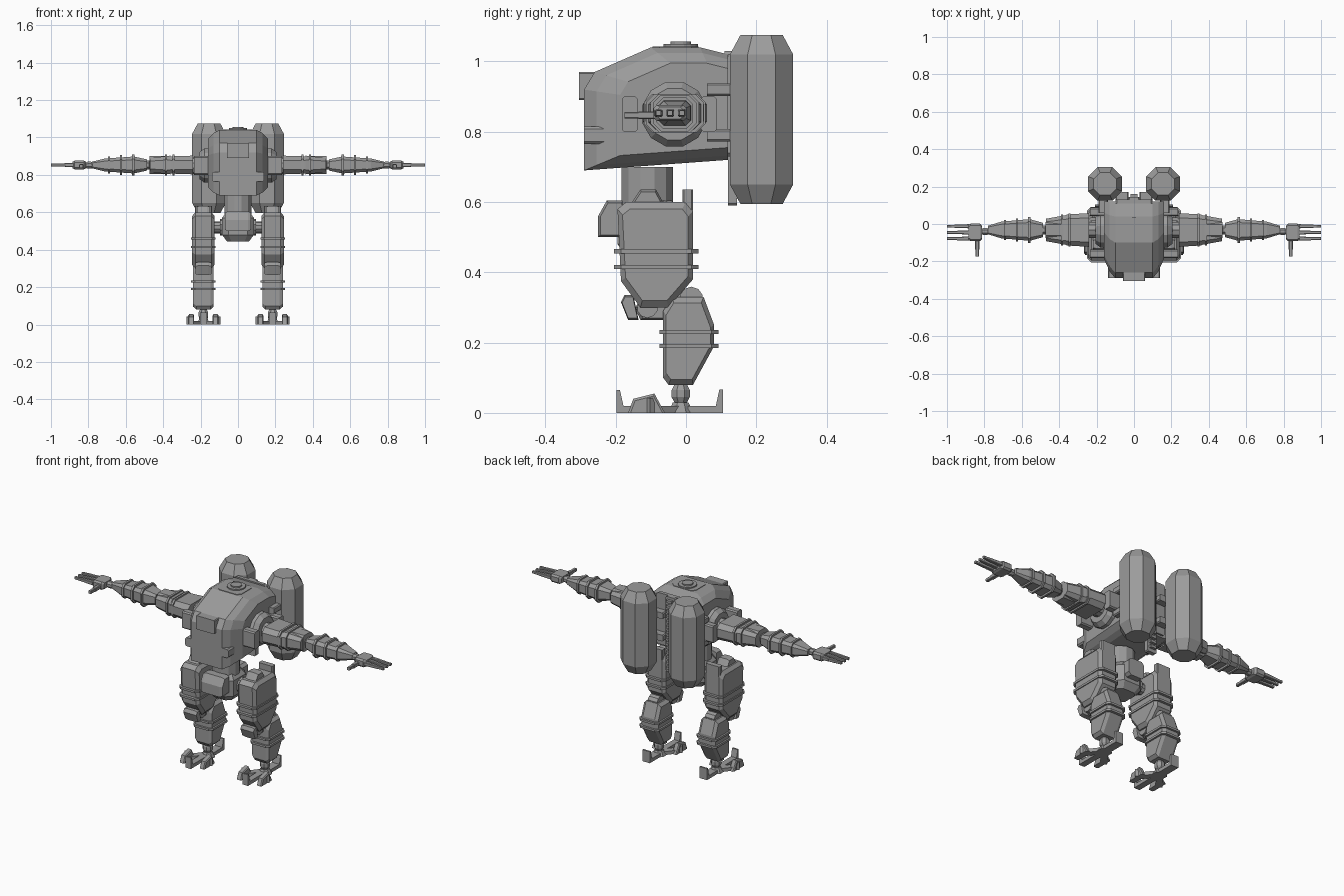
import bpy, bmesh, math
from mathutils import Matrix

cube = bpy.data.objects.get("Cube")
if cube:
    bpy.data.objects.remove(cube, do_unlink=True)

grey = bpy.data.materials.new("armour grey")
grey.use_nodes = True
grey.diffuse_color = (.33, .33, .33, 1)
shader = next(node for node in grey.node_tree.nodes if node.type == 'BSDF_PRINCIPLED')
shader.inputs["Base Color"].default_value = grey.diffuse_color


def skin(name, rings, pair=False):
    """Join matching rings of points into a capped solid; pair mirrors it across x."""
    bm = bmesh.new()
    loops = [[bm.verts.new(point) for point in ring] for ring in rings]
    count = len(loops[0])
    for lower, upper in zip(loops, loops[1:]):
        for i in range(count):
            j = (i + 1) % count
            bm.faces.new((lower[i], lower[j], upper[j], upper[i]))
    bm.faces.new(loops[0])
    bm.faces.new(loops[-1])
    bmesh.ops.recalc_face_normals(bm, faces=bm.faces[:])
    mesh = bpy.data.meshes.new(name)
    bm.to_mesh(mesh)
    bm.free()
    mesh.materials.append(grey)
    part = bpy.data.objects.new(name, mesh)
    bpy.context.collection.objects.link(part)
    if pair:
        mirror = part.modifiers.new("mirror", 'MIRROR')
        mirror.use_mirror_merge = False
    return part


def block(name, axis, start, end, centre, size, corner=.15, far=1, tip=1, slope=0,
          sides=0, pair=False):
    """Chamfered bar (or many-sided drum) along an axis.
    far scales the far end, tip scales both ends over the length of slope."""
    width, height = size[0] / 2, size[1] / 2
    cut = corner * min(size)
    if sides:
        angles = [math.tau * (i + .5) / sides for i in range(sides)]
        section = [(width * math.cos(a), height * math.sin(a)) for a in angles]
    else:
        quarter = [(width, height - cut), (width - cut, height)]
        top = quarter + [(-u, v) for u, v in reversed(quarter)]
        section = top + [(-u, -v) for u, v in top]
    stations = [(start, tip), (end, tip)]
    if slope:
        stations[1:1] = [(start + slope, 1), (end - slope, 1)]
    rings = []
    for along, scale in stations:
        scale *= 1 + (far - 1) * (along - start) / (end - start)
        ring = [(centre[0] + u * scale, centre[1] + v * scale) for u, v in section]
        order = {'x': lambda u, v: (along, u, v), 'y': lambda u, v: (u, along, v),
                 'z': lambda u, v: (u, v, along)}[axis]
        rings.append([order(u, v) for u, v in ring])
    return skin(name, rings, pair)


def drum(name, axis, start, end, centre, radius, sides=10, **shape):
    return block(name, axis, start, end, centre, (radius * 2, radius * 2), sides=sides, **shape)


def slab(name, profile, start, end, pivot, bevel=.017, inset=.87, pair=True):
    """Side profile (y, z) carried along x, with rounded-off cheeks drawn in to the pivot."""
    layers = [(start, inset), (start + bevel, 1), (end - bevel, 1), (end, inset)]
    if bevel > .03:  # wide bevels are broken into two facets
        soft = inset + (1 - inset) * .65
        layers.insert(1, (start + bevel / 2, soft))
        layers.insert(-1, (end - bevel / 2, soft))
    py, pz = pivot
    return skin(name, [[(x, py + (y - py) * s, pz + (z - pz) * s) for y, z in profile]
                       for x, s in layers], pair)


# Torso, visor and top hatch
slab("torso", [(-.29, .69), (.12, .72), (.12, 1.02), (.04, 1.04), (-.1, 1.04),
               (-.26, .97), (-.29, .92)],
     -.16, .16, pivot=(.12, .86), bevel=.06, inset=.75, pair=False)
block("chest_visor", 'y', -.305, -.24, (0, .93), (.12, .08), corner=.05)
block("chest_side_block", 'y', -.29, -.23, (.11, .79), (.06, .05), pair=True)
block("top_panel", 'z', 1.03, 1.043, (0, -.03), (.15, .13))
drum("top_hatch", 'z', 1.03, 1.05, (0, -.015), .05, sides=16)
drum("hatch_cap", 'z', 1.04, 1.057, (0, -.015), .03, sides=16)

# Back frame and tanks
block("back_plate", 'y', .11, .13, (0, .88), (.2, .3), corner=.05)
block("back_spine", 'y', .12, .145, (0, .81), (.06, .44), corner=.1)
for step in range(14):
    block("spine_link", 'z', .61 + step * .03, .625 + step * .03, (0, .15), (.04, .02))
block("tank", 'z', .595, 1.075, (.155, .215), (.18, .18), corner=.28,
      tip=.67, slope=.055, pair=True)
for height in (.79, .92):
    block("tank_bracket", 'y', .06, .165, (.165, height), (.05, .036), pair=True)
    block("tank_strut", 'y', .12, .17, (.065, height), (.07, .036), pair=True)

# Waist and pelvis
drum("waist", 'z', .56, .7, (0, -.11), .076, sides=12)
block("pelvis", 'z', .445, .605, (0, -.105), (.17, .18), corner=.2, tip=.7, slope=.035)
slab("pelvis_front_plate", [(-.25, .5), (-.18, .5), (-.18, .605), (-.225, .605), (-.25, .56)],
     -.07, .07, pivot=(-.2, .55), pair=False)
block("pelvis_rear_block", 'y', -.04, .02, (0, .55), (.1, .1))
drum("hip_collar", 'x', .06, .097, (-.09, .52), .045, pair=True)
drum("hip_axle", 'x', .09, .14, (-.09, .52), .032, pair=True)

# Thighs
slab("thigh", [(-.195, .58), (-.17, .6), (0, .6), (.02, .575), (.02, .38),
               (-.05, .3), (-.13, .3), (-.185, .375)], .125, .245, pivot=(-.085, .45))
slab("hip_cap", [(-.16, .59), (-.13, .635), (-.085, .635), (-.06, .59)],
     .15, .22, pivot=(-.11, .59))
block("thigh_rear_fin", 'z', .5, .635, (.185, .005), (.09, .03), pair=True)

# Knees
slab("knee_link", [(-.145, .3), (-.13, .265), (-.03, .265), (.03, .29), (.02, .35), (-.1, .36)],
     .16, .21, pivot=(-.07, .3))
drum("knee_hinge", 'x', .15, .22, (-.11, .3), .03, pair=True)
slab("knee_pad", [(-.185, .315), (-.165, .265), (-.135, .265), (-.15, .335), (-.175, .335)],
     .143, .227, pivot=(-.16, .3))

# Shins
slab("shin", [(-.065, .29), (-.04, .33), (.05, .33), (.08, .25), (.08, .19),
              (.02, .08), (-.05, .08), (-.065, .1)], .13, .24, pivot=(0, .2))
drum("shin_hinge", 'x', .155, .215, (.015, .325), .034, pair=True)

# Armour bands around both leg sections
for name, depth, heights in (("thigh_band", -.085, (.415, .46)), ("shin_band", .008, (.19, .23))):
    for height in heights:
        block(name, 'z', height - .006, height + .006, (.185, depth),
              (.13, .24 if name == "thigh_band" else .168), pair=True)

# Ankles and clawed feet
drum("ankle", 'z', .025, .085, (.185, -.015), .028, sides=8, tip=.6, slope=.02, pair=True)
drum("foot_hub", 'z', 0, .03, (.185, -.015), .04, sides=8, far=.6, pair=True)


def toe(name, turn, length, width, rise):
    """Flat toe with an upright claw at its end."""
    base = .02
    profile = [(base, 0), (length, 0), (length, rise), (length - base / 2, rise),
               (length - base, base), (base, base)]
    part = skin(name, [[(x, y, z) for y, z in profile] for x in (-width, width)], pair=True)
    turned = Matrix.Rotation(math.radians(turn), 4, 'Z')
    part.data.transform(Matrix.Translation((.185, -.015, 0)) @ turned)


toe("front_toe", turn=180, length=.183, width=.018, rise=.065)
toe("rear_toe", turn=0, length=.12, width=.024, rise=.067)
for side in (-1, 1):
    toe("side_toe", turn=180 + side * 38, length=.125, width=.018, rise=.042)
    middle = .185 + side * .065
    slab("toe_guard", [(-.165, 0), (-.06, 0), (-.09, .055), (-.15, .04)],
         middle - .016, middle + .016, pivot=(-.11, 0), bevel=.005)

# Shoulders
shoulder = (-.033, .85)
drum("shoulder_mount", 'x', .13, .205, shoulder, .095, sides=12, tip=.8, slope=.025, pair=True)
drum("shoulder_axle", 'x', .19, .27, shoulder, .045, pair=True)
for name, depth in (("shoulder_rear_bracket", .065), ("shoulder_front_bracket", -.16)):
    block(name, 'x', .15, .235, (depth, .85), (.045, .1), pair=True)

# Arms, tapering towards the hand
arm = (-.032, .853)
block("upper_arm", 'x', .24, .36, arm, (.18, .1), corner=.25, far=.92, pair=True)
block("upper_arm_end", 'x', .36, .47, arm, (.16, .1), corner=.22, far=.75, pair=True)
block("elbow_cuff", 'x', .36, .472, arm, (.085, .096), pair=True)
drum("elbow", 'x', .465, .5, arm, .027, sides=8, tip=.7, slope=.01, pair=True)
block("forearm", 'x', .487, .78, arm, (.128, .1), corner=.2, far=.6, tip=.6, slope=.07, pair=True)
for along, breadth in ((.345, .175), (.385, .165), (.56, .137), (.625, .123), (.69, .105)):
    block("arm_band", 'x', along - .006, along + .006, arm,
          (breadth, .11 if along < .6 else breadth * .85), corner=.22, pair=True)
drum("wrist", 'x', .77, .82, (-.04, .852), .02, sides=8, tip=.6, slope=.015, pair=True)

# Hands
hand = (-.045, .853)
block("palm", 'x', .812, .885, hand, (.094, .046), corner=.2, tip=.75, slope=.012, pair=True)
for spread in (-.033, 0, .033):
    for joint in range(3):
        thick = .022 - joint * .003
        begin = .88 + joint * .04
        block("finger", 'x', begin, begin + .04, (hand[0] + spread, hand[1]),
              (thick, thick), far=.9, pair=True)
for begin, thick in ((-.135, .022), (-.175, .018)):
    block("thumb", 'y', begin, begin + .05, (.838, .847), (thick, thick), pair=True)
